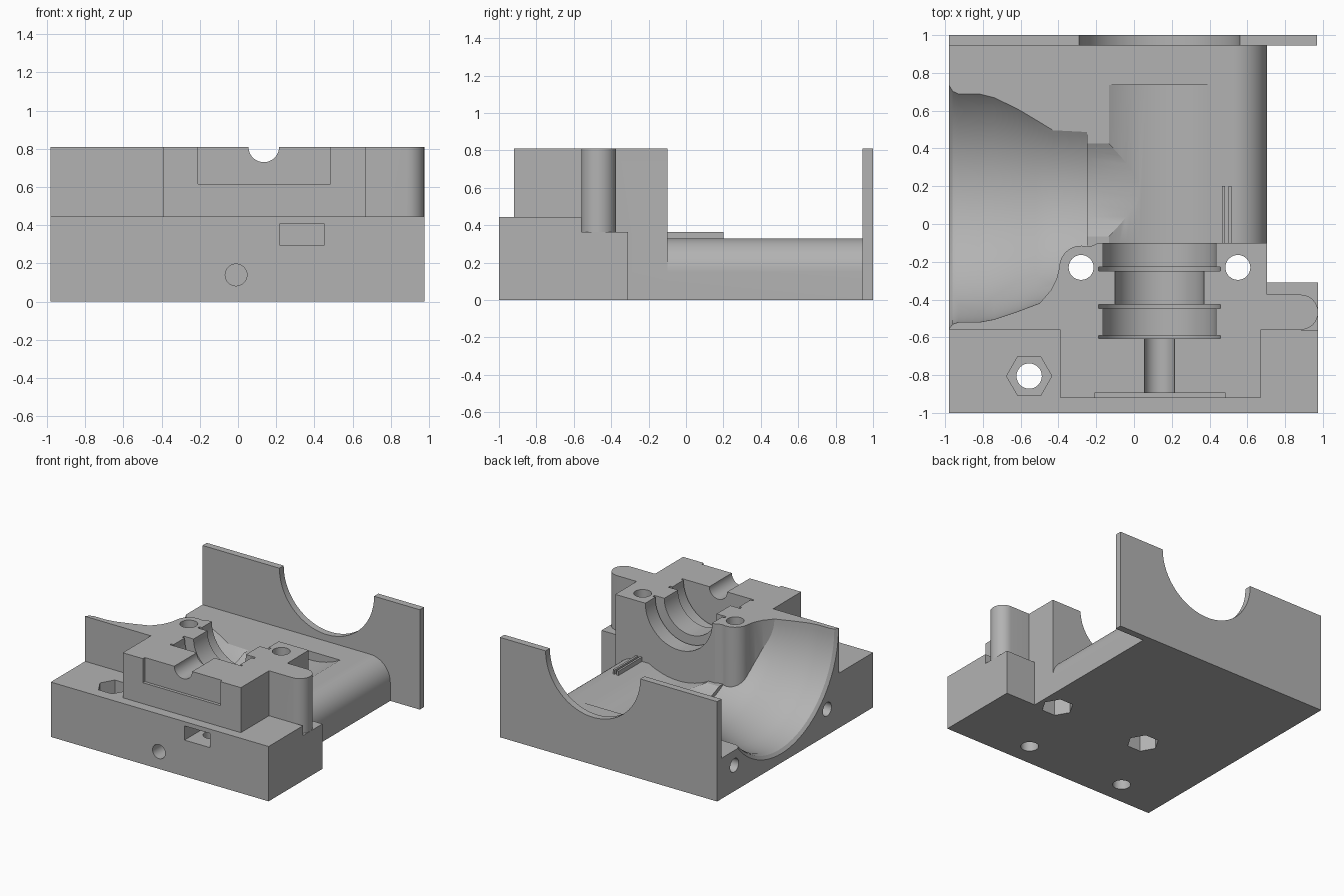
import bpy, bmesh
from math import sin, cos, pi, radians

old = bpy.data.objects.get("Cube")
if old:
    bpy.data.objects.remove(old, do_unlink=True)

grey = bpy.data.materials.new("plain_grey")
grey.use_nodes = True
GREY = (0.45, 0.45, 0.45, 1)
grey.diffuse_color = GREY
grey.node_tree.nodes["Principled BSDF"].inputs["Base Color"].default_value = GREY

TOP = 0.81      # parting plane height
AXIS_X = 0.135  # shaft axis, runs along y


def arc(cx, cy, r, a0, a1, n=16):
    """Points on an arc, angles in degrees."""
    return [(cx + r * cos(radians(a0 + (a1 - a0) * i / n)),
             cy + r * sin(radians(a0 + (a1 - a0) * i / n))) for i in range(n + 1)]


def circle(cx, cy, r, n=64):
    return arc(cx, cy, r, 0, 360 - 360 / n, n - 1)


def make(name, bm):
    bmesh.ops.recalc_face_normals(bm, faces=bm.faces)
    mesh = bpy.data.meshes.new(name)
    bm.to_mesh(mesh)
    bm.free()
    mesh.materials.append(grey)
    obj = bpy.data.objects.new(name, mesh)
    bpy.context.collection.objects.link(obj)
    return obj


def prism(name, pts, lo, hi, axis="z"):
    """Extrude a 2D outline along an axis."""
    place = {"z": lambda a, b, c: (a, b, c),
             "y": lambda a, b, c: (a, c, b),
             "x": lambda a, b, c: (c, a, b)}[axis]
    bm = bmesh.new()
    rings = [[bm.verts.new(place(a, b, c)) for a, b in pts] for c in (lo, hi)]
    bm.faces.new(rings[0])
    bm.faces.new(rings[1])
    for i in range(len(pts)):
        j = (i + 1) % len(pts)
        bm.faces.new((rings[0][i], rings[0][j], rings[1][j], rings[1][i]))
    return make(name, bm)


def box(name, x0, x1, y0, y1, z0, z1):
    return prism(name, [(x0, y0), (x1, y0), (x1, y1), (x0, y1)], z0, z1)


def revolve_x(name, profile, cy, cz, n=96):
    """Solid of revolution about an axis parallel to x."""
    bm = bmesh.new()
    rings = [[bm.verts.new((x, cy + r * cos(2 * pi * i / n), cz + r * sin(2 * pi * i / n)))
              for i in range(n)] for x, r in profile]
    for a, b in zip(rings, rings[1:]):
        for i in range(n):
            j = (i + 1) % n
            bm.faces.new((a[i], a[j], b[j], b[i]))
    bm.faces.new(rings[0])
    bm.faces.new(rings[-1])
    return make(name, bm)


def combine(target, tool, op):
    mod = target.modifiers.new(op, "BOOLEAN")
    mod.operation, mod.solver, mod.object = op, "EXACT", tool
    bpy.context.view_layer.objects.active = target
    bpy.ops.object.modifier_apply(modifier=mod.name)
    bpy.data.objects.remove(tool, do_unlink=True)


def add(tool):
    combine(housing, tool, "UNION")


def cut(tool):
    combine(housing, tool, "DIFFERENCE")


# Low floor with its rounded right edge
floor = [(-0.98, 0), (0.705, 0)] + arc(0.525, 0.15, 0.18, 0, 90) + [(-0.98, 0.33)]
housing = prism("housing", floor, -0.7, 0.97, "y")

# Front ledge, right shoulder and left wall
add(box("front_ledge", -0.98, 0.975, -1, -0.56, 0, 0.445))
add(box("right_shoulder", 0.5, 0.975, -0.9, -0.31, 0, 0.365))
add(box("left_wall", -0.98, -0.3, -0.56, -0.1, 0.1, TOP))

# Bell-shaped duct opening on the left, and the drum channel it meets
bell = [(-1.02, 0.76), (-0.98, 0.735), (-0.96, 0.71), (-0.93, 0.7), (-0.82, 0.7),
        (-0.74, 0.685), (-0.62, 0.645), (-0.52, 0.607), (-0.43, 0.575),
        (-0.25, 0.57), (-0.249, 0.54), (0.14, 0.54)]
cut(revolve_x("duct_cutter", bell, 0.18, TOP))
cut(prism("drum_cutter", circle(AXIS_X, TOP, 0.55, 96), -0.1, 0.735, "y"))

# Bearing block with the screw boss at its corner
outline = [(-0.5, -0.5), (-0.38, -0.56), (0.705, -0.56), (0.705, -0.1), (-0.19, -0.1),
           (-0.22, -0.115)]
outline += arc(-0.28, -0.23, 0.115, 75, 180) + [(-0.41, -0.29), (-0.44, -0.35), (-0.5, -0.42)]
add(prism("bearing_block", outline, 0.1, TOP))
add(box("front_step", -0.39, 0.67, -0.92, -0.5, 0.3, TOP))

# Rounded upright tab on the right
tab = [(0.6, -0.56)] + arc(0.882, -0.467, 0.093, -90, 90) + [(0.6, -0.374)]
add(prism("side_tab", tab, 0.2, TOP))

# Rear flange with a half-round opening
add(box("rear_flange", -0.98, 0.97, 0.945, 1, 0, TOP))
cut(prism("flange_cutter", circle(AXIS_X, TOP, 0.425, 96), 0.9, 1.1, "y"))

# Bearing seats and shaft groove along the axis: radius, start, end
for r, y0, y1 in ((0.3, -0.24, -0.05), (0.322, -0.25, -0.228), (0.235, -0.5, -0.2),
                  (0.322, -0.448, -0.426), (0.3, -0.6, -0.44), (0.322, -0.606, -0.59),
                  (0.08, -0.95, -0.55)):
    cut(prism("seat_cutter", circle(AXIS_X, TOP, r), y0, y1, "y"))
cut(box("plate_slot_cutter", -0.21, 0.485, -0.95, -0.895, 0.615, 0.9))

# Upright screw holes with hexagonal nut pockets underneath
for x in (-0.28, 0.55):
    cut(prism("screw_cutter", circle(x, -0.23, 0.066, 32), -0.1, 0.9))
    cut(prism("nut_cutter", circle(x, -0.23, 0.12, 6), -0.1, 0.15))

# Ledge holes: nut pocket on top, and a nut slot opening to the front
cut(prism("ledge_hole_cutter", circle(-0.555, -0.805, 0.067, 32), -0.1, 0.6))
cut(prism("ledge_nut_cutter", circle(-0.555, -0.805, 0.12, 6), 0.3, 0.6))
cut(prism("slot_hole_cutter", circle(0.335, -0.81, 0.067, 32), -0.1, 0.35))
cut(box("nut_slot_cutter", 0.22, 0.45, -1.1, -0.7, 0.295, 0.41))

# Sideways screw holes in the front and left faces
cut(prism("front_hole_cutter", circle(-0.01, 0.14, 0.057, 32), -1.1, -0.6, "y"))
for y in (-0.41, 0.78):
    cut(prism("left_hole_cutter", circle(y, 0.21, 0.055, 32), -1.1, -0.6, "x"))

# Two thin ribs on the floor
for x in (0.465, 0.5):
    add(box("floor_rib", x, x + 0.017, -0.12, 0.2, 0.28, 0.365))

# Smooth the curved walls, keep edges sharp
bpy.ops.object.select_all(action="DESELECT")
housing.select_set(True)
bpy.context.view_layer.objects.active = housing
bpy.ops.object.shade_smooth_by_angle(angle=radians(25))
